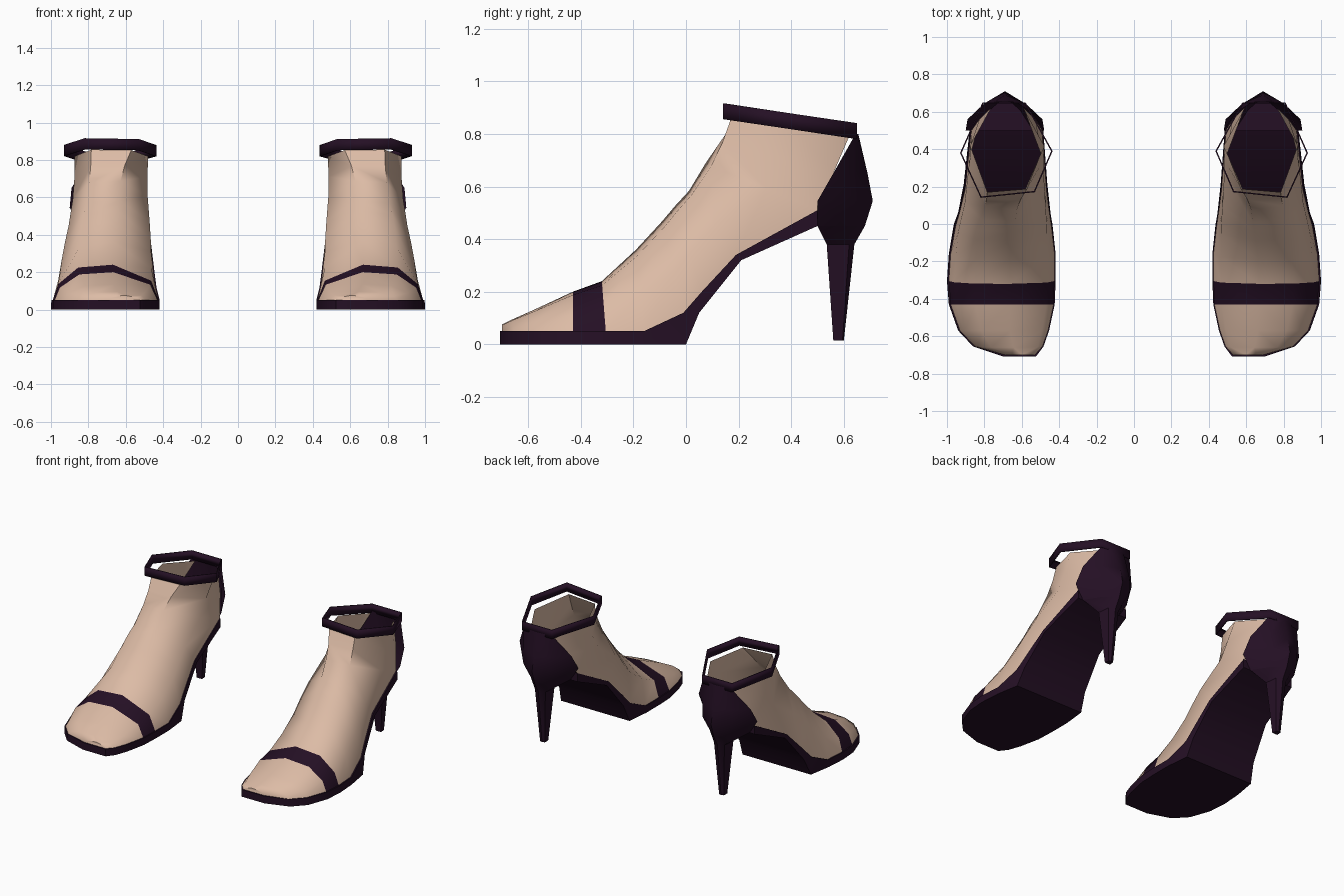
import bpy
import bmesh
import math

cube = bpy.data.objects.get("Cube")
if cube:
    bpy.data.objects.remove(cube)


def make_material(name, colour):
    mat = bpy.data.materials.new(name)
    mat.use_nodes = True
    mat.diffuse_color = (*colour, 1)
    mat.node_tree.nodes["Principled BSDF"].inputs["Base Color"].default_value = (*colour, 1)
    return mat


skin = make_material("warm skin", (0.72, 0.50, 0.38))
leather = make_material("dark plum leather", (0.018, 0.005, 0.018))


def loft(name, rows, materials, closed=False, cap_start=False, cap_end=False,
         smooth=35, band=None, thickness=0):
    """Skin a list of equal-length point rows, then mirror it to make the pair."""
    bm = bmesh.new()
    grid = [[bm.verts.new(p) for p in row] for row in rows]
    count = len(rows[0])
    for i in range(len(grid) - 1):
        for j in range(count if closed else count - 1):
            k = (j + 1) % count
            face = bm.faces.new((grid[i][j], grid[i][k], grid[i + 1][k], grid[i + 1][j]))
            face.material_index = 1 if i == band else 0
    if cap_start:
        bm.faces.new(grid[0])
    if cap_end:
        bm.faces.new(grid[-1])
    bmesh.ops.recalc_face_normals(bm, faces=bm.faces)
    mesh = bpy.data.meshes.new(name)
    bm.to_mesh(mesh)
    bm.free()
    for mat in materials:
        mesh.materials.append(mat)
    obj = bpy.data.objects.new(name, mesh)
    bpy.context.collection.objects.link(obj)
    bpy.ops.object.select_all(action="DESELECT")
    obj.select_set(True)
    bpy.context.view_layer.objects.active = obj
    bpy.ops.object.shade_smooth_by_angle(angle=math.radians(smooth))
    if thickness:
        shell = obj.modifiers.new("Thickness", "SOLIDIFY")
        shell.thickness = thickness
    mirror = obj.modifiers.new("Pair", "MIRROR")
    mirror.use_mirror_merge = False
    return obj


# Foot sections: lower y, z; upper y, z; outer x, inner x; blend to ankle shape
FOOT = [
    (-.70, .05, -.70, .075, .69, .53, 0),
    (-.655, .05, -.66, .095, .85, .49, 0),
    (-.57, .05, -.57, .135, .93, .46, 0),
    (-.43, .05, -.43, .20, .98, .43, 0),
    (-.305, .05, -.32, .24, .99, .425, 0),
    (-.16, .05, -.19, .36, .98, .425, 0),
    (-.01, .12, -.09, .47, .965, .43, .08),
    (.06, .20, -.04, .53, .95, .435, .12),
    (.19, .34, .01, .585, .925, .445, .18),
    (.50, .51, .07, .69, .90, .46, .25),
    (.56, .65, .12, .77, .885, .47, .5),
    (.62, .79, .17, .855, .875, .48, 1),
]
# Cross-sections as (across, up) fractions
TOE = [(0, 0), (.05, .45), (.24, .92), (.57, 1), (.93, .55), (1, 0)]
ANKLE = [(.28, 0), (0, .45), (.23, 1), (.77, .96), (1, .45), (.72, 0)]


def foot_section(y0, z0, y1, z1, outer, inner, blend):
    row = []
    for (sa, va), (sb, vb) in zip(TOE, ANKLE):
        s = sa + (sb - sa) * blend
        v = va + (vb - va) * blend
        row.append((outer + (inner - outer) * s, y0 + (y1 - y0) * v, z0 + (z1 - z0) * v))
    return row


sections = [foot_section(*row) for row in FOOT]
loft("foot_with_toe_strap", sections, [skin, leather], cap_start=True, smooth=60, band=3)

# Sole follows the lower edge of the foot
arch = {6: (0, 0), 7: (.05, .12), 8: (.21, .32), 9: (.50, .45)}
sole_rows = []
for i, row in enumerate(sections[:10]):
    (xo, y, z), (xi, _, _) = row[0], row[-1]
    if i == 0:
        y -= .008
    by, bz = arch.get(i, (y, 0))
    xo, xi = xo + .008, xi - .006
    sole_rows.append([(xo, y, z), (xi, y, z), (xi, by, bz), (xo + .002, by, bz)])
loft("sole", sole_rows, [leather], closed=True, cap_start=True, cap_end=True)

# Heel cup rows: z, then half-width and y of the edge, the back corner and the spine
CUP = [
    (.80, .11, .645, .06, .65, .655),
    (.65, .20, .56, .11, .645, .69),
    (.545, .21, .50, .115, .64, .71),
    (.45, .15, .50, .08, .61, .68),
    (.38, .05, .535, .04, .62, .64),
    (.015, .02, .56, .018, .595, .60),
]
MID = .69


def cup_row(z, edge, edge_y, corner, corner_y, spine_y):
    return [(MID + edge, edge_y, z), (MID + corner, corner_y, z), (MID, spine_y, z),
            (MID - corner, corner_y, z), (MID - edge, edge_y, z)]


cup = [cup_row(*row) for row in CUP]
loft("heel_cup", cup[:4], [leather], smooth=50)
loft("stiletto_heel", cup[3:], [leather], closed=True, cap_start=True, cap_end=True)

# Tilted six-sided ankle strap
RING = [(.82, .14), (.53, .17), (.435, .39), (.58, .65), (.81, .65), (.93, .38)]
strap = [[(x, y, base - .147 * (y - .14)) for x, y in RING] for base in (.856, .916)]
loft("ankle_strap", strap, [leather], closed=True, smooth=25, thickness=.008)
